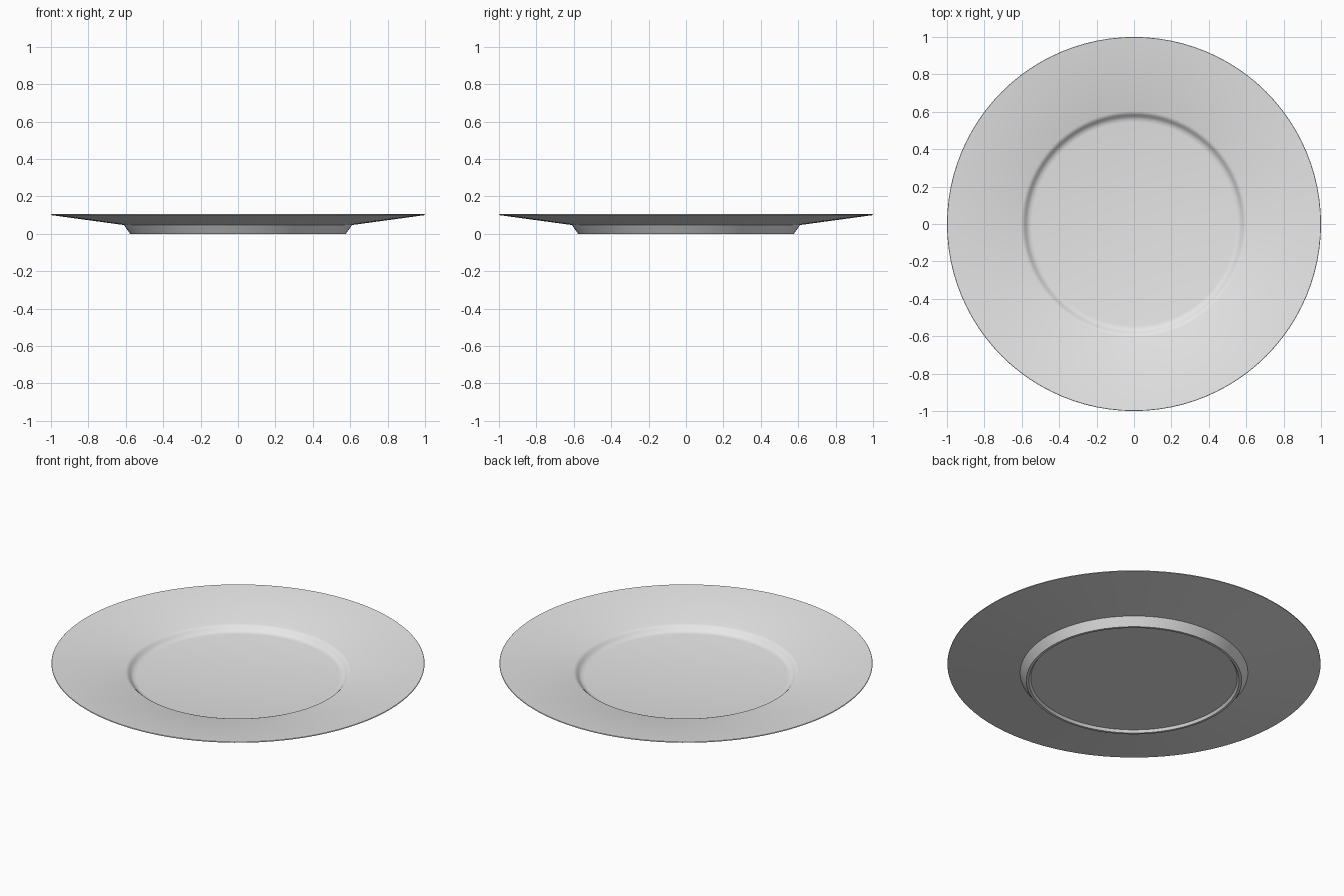
import bpy, bmesh, math

if "Cube" in bpy.data.objects:
    bpy.data.objects.remove(bpy.data.objects["Cube"])

# Lathe profile (radius, height): upper surface, lip, underside, foot ring, recessed base
profile = [
    (0.0, 0.024), (0.545, 0.024), (0.562, 0.027), (0.574, 0.035),
    (0.584, 0.046), (0.592, 0.053), (0.604, 0.057),
    (0.998, 0.105), (1.0, 0.103), (0.999, 0.100),
    (0.61, 0.047), (0.577, 0.0), (0.563, 0.0), (0.553, 0.014), (0.0, 0.014),
]

bm = bmesh.new()
verts = [bm.verts.new((r, 0, z)) for r, z in profile]
edges = [bm.edges.new(pair) for pair in zip(verts, verts[1:])]
bmesh.ops.spin(bm, geom=verts + edges, cent=(0, 0, 0), axis=(0, 0, 1),
               angle=2 * math.pi, steps=96)
bmesh.ops.remove_doubles(bm, verts=bm.verts, dist=0.0005)
bmesh.ops.recalc_face_normals(bm, faces=bm.faces)

mesh = bpy.data.meshes.new("plate")
bm.to_mesh(mesh)
bm.free()
plate = bpy.data.objects.new("plate", mesh)
bpy.context.collection.objects.link(plate)

# Plain ceramic colour
mat = bpy.data.materials.new("light_grey_ceramic")
mat.diffuse_color = (0.8, 0.8, 0.8, 1)
mat.use_nodes = True
mat.node_tree.nodes["Principled BSDF"].inputs["Base Color"].default_value = mat.diffuse_color
mesh.materials.append(mat)

bpy.context.view_layer.objects.active = plate
plate.select_set(True)
bpy.ops.object.shade_smooth_by_angle(angle=math.radians(35))
